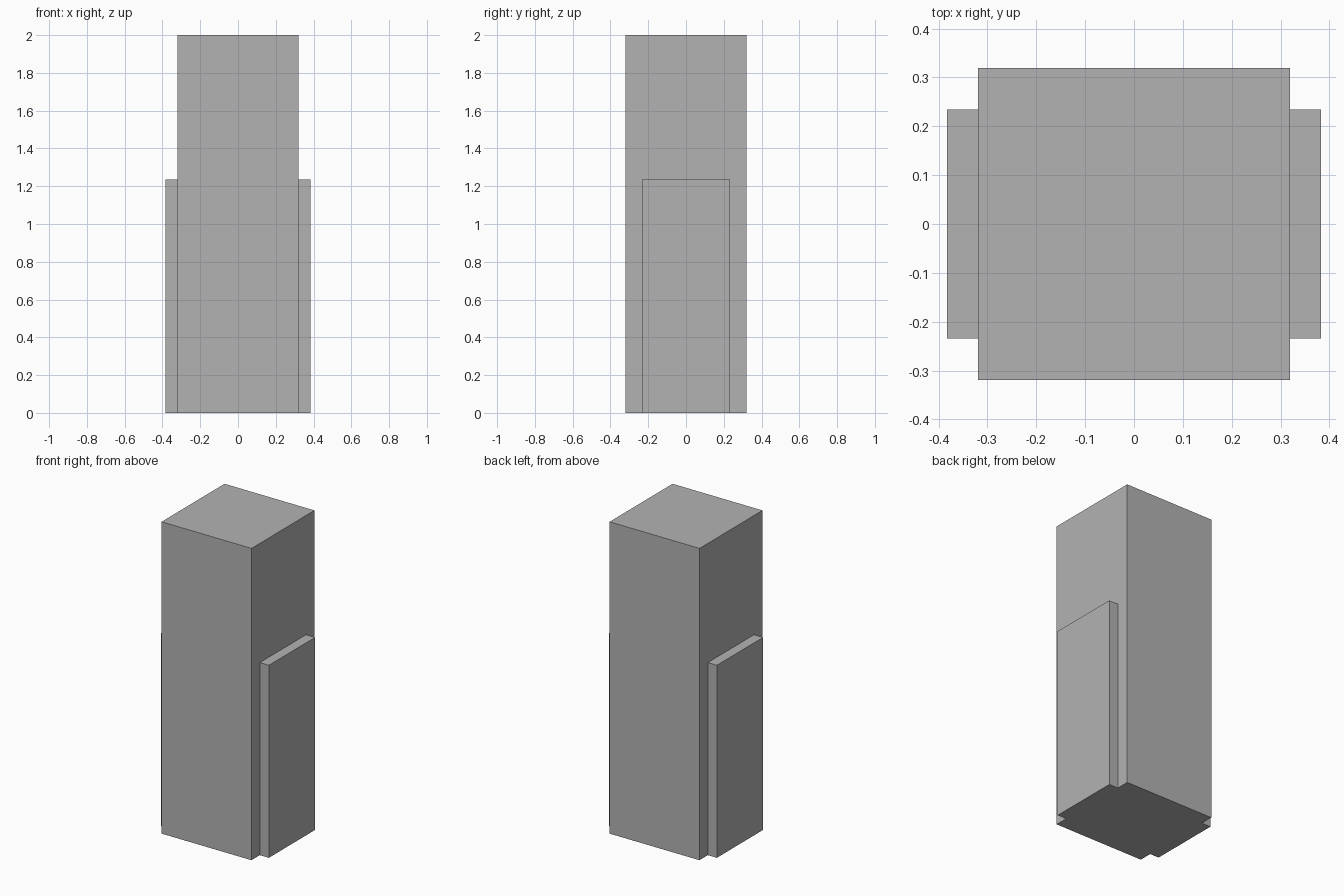
import bpy

if "Cube" in bpy.data.objects:
    bpy.data.objects.remove(bpy.data.objects["Cube"])

# Single flat grey
grey = bpy.data.materials.new("plain grey")
grey.diffuse_color = (0.45, 0.45, 0.45, 1.0)
grey.use_nodes = True
grey.node_tree.nodes["Principled BSDF"].inputs["Base Color"].default_value = grey.diffuse_color


def box(name, low, high):
    """Axis-aligned box between two corners."""
    bpy.ops.mesh.primitive_cube_add(size=1)
    obj = bpy.context.object
    obj.name = name
    obj.location = [(a + b) / 2 for a, b in zip(low, high)]
    obj.scale = [b - a for a, b in zip(low, high)]
    bpy.ops.object.transform_apply(location=True, rotation=False, scale=True)
    obj.data.materials.append(grey)
    return obj


HALF = 0.319         # half width of the tower
WING_OUT = 0.383     # outer side of the wings
WING_DEPTH = 0.234   # half depth of the wings
WING_TOP = 1.235     # height of the wings

# Tall square tower
box("tower", (-HALF, -HALF, 0), (HALF, HALF, 2))

# Shallow lower wings on the left and right sides
for side, sign in (("left", -1), ("right", 1)):
    x0, x1 = sorted((sign * HALF, sign * WING_OUT))
    box(side + "_wing", (x0, -WING_DEPTH, 0), (x1, WING_DEPTH, WING_TOP))
